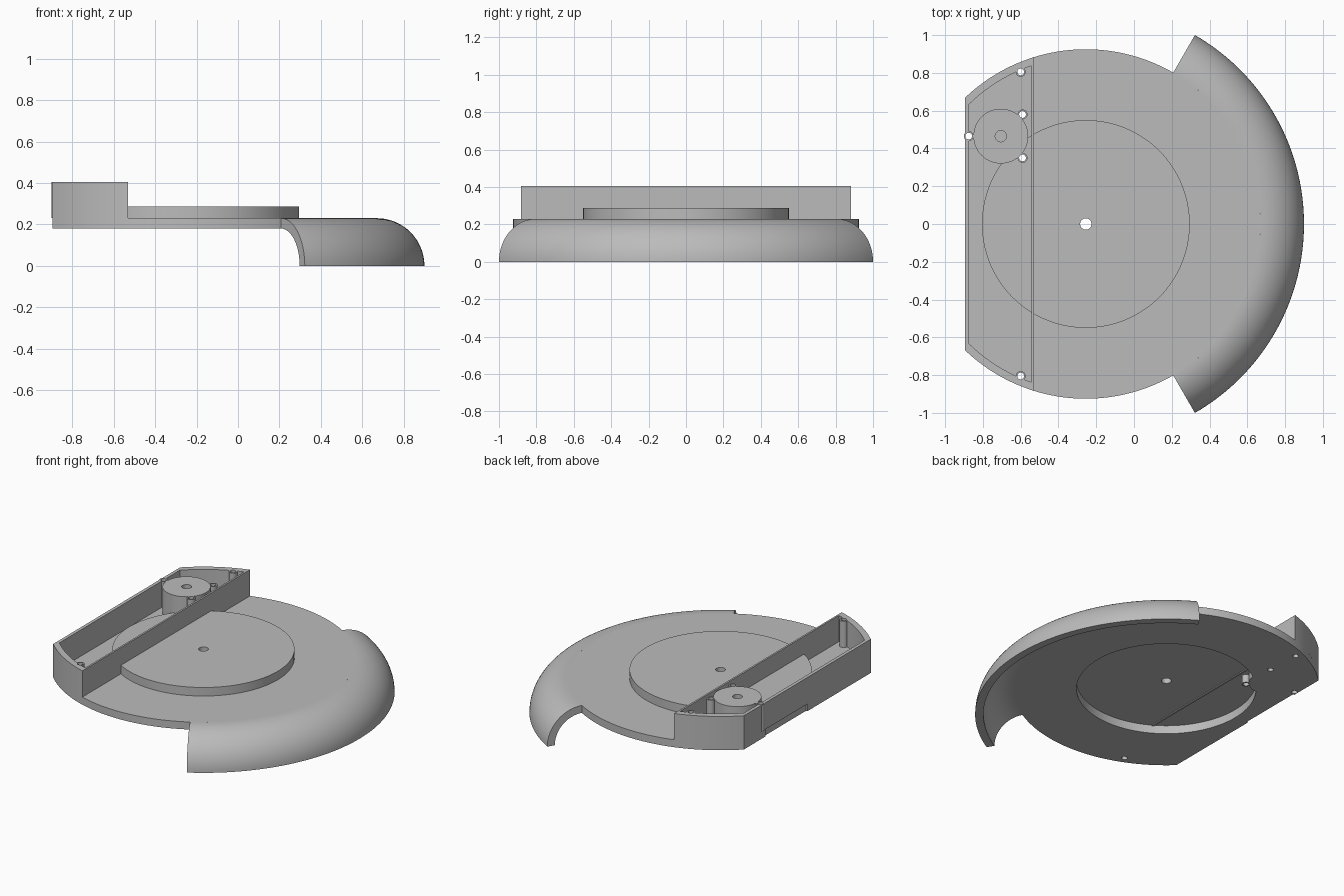
import bpy, bmesh
from math import sin, cos, acos, pi, radians
from mathutils import Matrix, Vector

cube = bpy.data.objects.get("Cube")
if cube:
    bpy.data.objects.remove(cube)

CX = -0.255                        # centre of the round plate
PLATE_R, BOTTOM, DECK, TOP = 0.925, 0.18, 0.23, 0.405
BACK, FRONT = -0.895, -0.53        # straight sides of the tray

grey = bpy.data.materials.new("plain grey")
grey.use_nodes = True
colour = (0.5, 0.5, 0.5, 1)
grey.diffuse_color = colour
grey.node_tree.nodes["Principled BSDF"].inputs["Base Color"].default_value = colour


def finish(name, bm):
    bmesh.ops.recalc_face_normals(bm, faces=bm.faces)
    mesh = bpy.data.meshes.new(name)
    bm.to_mesh(mesh)
    bm.free()
    mesh.materials.append(grey)
    ob = bpy.data.objects.new(name, mesh)
    bpy.context.collection.objects.link(ob)
    return ob


def prism(name, points, z0, z1):
    bm = bmesh.new()
    face = bm.faces.new([bm.verts.new((x, y, z0)) for x, y in points])
    top = bmesh.ops.extrude_face_region(bm, geom=[face])["geom"]
    bmesh.ops.translate(bm, vec=(0, 0, z1 - z0),
                        verts=[v for v in top if isinstance(v, bmesh.types.BMVert)])
    return finish(name, bm)


def cylinder(name, x, y, r, z0, z1, n=32):
    pts = [(x + r * cos(2 * pi * i / n), y + r * sin(2 * pi * i / n)) for i in range(n)]
    return prism(name, pts, z0, z1)


def box(name, x0, x1, y0, y1, z0, z1):
    return prism(name, [(x0, y0), (x1, y0), (x1, y1), (x0, y1)], z0, z1)


def disc_slice(r, x0, x1, n=64):
    """Outline of a disc clipped between two x positions."""
    a1 = acos(min(1, (x1 - CX) / r))
    a0 = acos((x0 - CX) / r)
    up = [(CX + r * cos(a), r * sin(a))
          for a in (a1 + (a0 - a1) * i / n for i in range(n + 1))]
    down = [(x, -y) for x, y in reversed(up)]
    return up + down if a1 > 0 else up + down[:-1]


def boolean(ob, other, operation="DIFFERENCE", keep=False):
    mod = ob.modifiers.new("cut", "BOOLEAN")
    mod.operation, mod.object, mod.solver = operation, other, "EXACT"
    bpy.context.view_layer.objects.active = ob
    bpy.ops.object.modifier_apply(modifier=mod.name)
    if not keep:
        bpy.data.objects.remove(other)


# Base plate with a raised turntable disc, hollow underneath
base = prism("base_plate", disc_slice(PLATE_R, BACK, CX + PLATE_R, 96), BOTTOM, DECK)
boolean(base, cylinder("disc", CX, 0, 0.55, BOTTOM + 0.02, 0.287, 128), "UNION")
boolean(base, cylinder("recess", CX, 0, 0.543, 0.1, 0.235, 128))
boolean(base, cylinder("spindle_hole", CX, 0, 0.03, 0, 1))
boolean(base, box("edge_notch", BACK - 0.1, BACK + 0.01, 0, 0.44, 0.1, DECK - 0.002))

# Tray wall
wall = prism("tray_wall", disc_slice(PLATE_R, BACK, FRONT), DECK - 0.001, TOP)
boolean(wall, prism("tray_space", disc_slice(0.885, BACK + 0.022, FRONT - 0.012), 0, 1))

# Motor mount with a blind shaft hole
MX, MY = -0.705, 0.465
mount = cylinder("motor_mount", MX, MY, 0.145, BOTTOM, TOP, 64)
boolean(mount, cylinder("shaft_hole", MX, MY, 0.03, 0.3, 1))

# Screw posts: three round the motor, two in the tray corners
spots = [(-0.59, 0.58), (-0.59, 0.35), (-0.875, MY), (-0.6, 0.805), (-0.6, -0.805)]
posts = []
for i, (x, y) in enumerate(spots):
    low = DECK if x < -0.8 else BOTTOM
    posts.append(cylinder(f"screw_post_{i + 1}", x, y, 0.026, low, TOP))

# Screw holes run through everything they meet
for i, (x, y) in enumerate(spots):
    drill = cylinder("drill", x, y, 0.018, -1, 1, 24)
    targets = [base, posts[i]]
    targets.append(mount if i < 3 else wall)
    if i == 2:
        targets.append(wall)
    for ob in targets:
        boolean(ob, drill, keep=True)
    bpy.data.objects.remove(drill)

# Curved rim: a quarter-round shell swept through 120 degrees
N = 20
quarter = [pi / 2 * i / N for i in range(N + 1)]
profile = [(PLATE_R + DECK * cos(a), DECK * sin(a)) for a in quarter]
profile += [(PLATE_R + BOTTOM * cos(a), BOTTOM * sin(a)) for a in reversed(quarter)]
bm = bmesh.new()
start = Matrix.Rotation(radians(-60), 3, "Z")
shift = Vector((CX, 0, 0))
section = bm.faces.new([bm.verts.new(start @ Vector((r, 0, z)) + shift) for r, z in profile])
end_cap = section.copy()
bmesh.ops.spin(bm, geom=list(section.edges), cent=shift, axis=(0, 0, 1),
               angle=radians(120), steps=72)
bmesh.ops.remove_doubles(bm, verts=bm.verts, dist=1e-5)
bmesh.ops.holes_fill(bm, edges=[e for e in bm.edges if e.is_boundary], sides=0)
rim = finish("curved_rim", bm)

# Smooth shading with crisp edges
bpy.ops.object.select_all(action="DESELECT")
for ob in [base, wall, mount, rim] + posts:
    ob.select_set(True)
bpy.context.view_layer.objects.active = base
bpy.ops.object.shade_smooth_by_angle(angle=radians(30))
